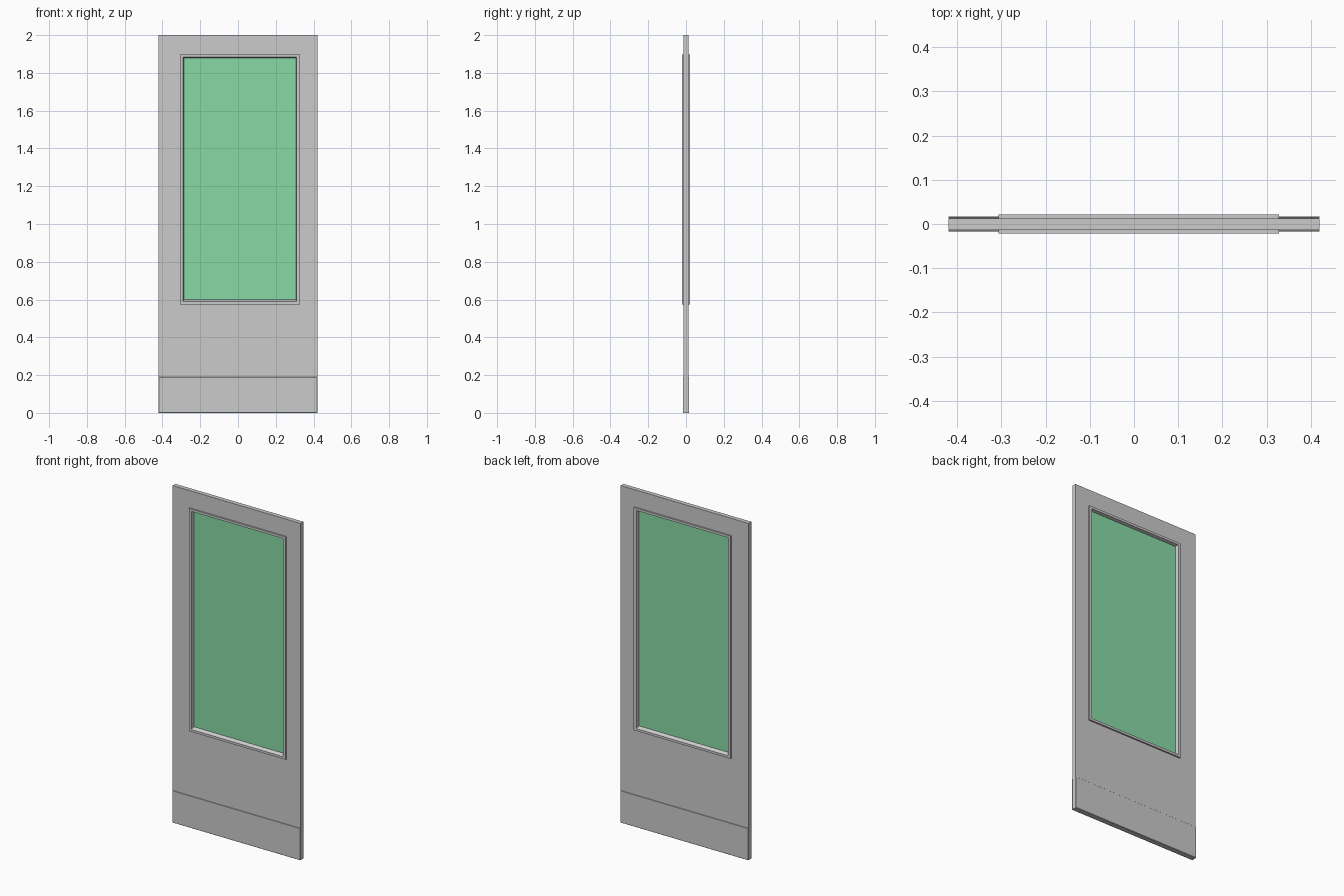
import bpy, bmesh

if "Cube" in bpy.data.objects:
    bpy.data.objects.remove(bpy.data.objects["Cube"])

PANEL_Y, PLATE_Y, FRAME_Y, GLASS_Y = 0.013, 0.017, 0.022, 0.003


def finish(bm, name, color=None):
    bmesh.ops.recalc_face_normals(bm, faces=bm.faces)
    mesh = bpy.data.meshes.new(name)
    bm.to_mesh(mesh)
    bm.free()
    obj = bpy.data.objects.new(name, mesh)
    bpy.context.collection.objects.link(obj)
    if color:
        mat = bpy.data.materials.new(name)
        mat.diffuse_color = color
        mat.use_nodes = True
        mat.node_tree.nodes["Principled BSDF"].inputs["Base Color"].default_value = mat.diffuse_color
        mesh.materials.append(mat)
    return obj


def rect_ring(name, sections):
    """Closed rectangular ring swept through sections (x0, x1, z0, z1, y)."""
    bm = bmesh.new()
    loops = [[bm.verts.new(p) for p in
              ((x0, y, z0), (x1, y, z0), (x1, y, z1), (x0, y, z1))]
             for x0, x1, z0, z1, y in sections]
    for i, a in enumerate(loops):
        b = loops[(i + 1) % len(loops)]
        for k in range(4):
            m = (k + 1) % 4
            bm.faces.new((a[k], a[m], b[m], b[k]))
    return finish(bm, name)


def box(name, x0, x1, y0, y1, z0, z1, color=None):
    bm = bmesh.new()
    bmesh.ops.create_cube(bm, size=1)
    for v in bm.verts:
        v.co.x = x1 if v.co.x > 0 else x0
        v.co.y = y1 if v.co.y > 0 else y0
        v.co.z = z1 if v.co.z > 0 else z0
    return finish(bm, name, color)


door = (-0.42, 0.42, 0.0, 2.0)
frame_outer = (-0.307, 0.328, 0.575, 1.898)
frame_inner = (-0.291, 0.311, 0.589, 1.884)
glass_edge = (-0.286, 0.306, 0.599, 1.880)

# Door leaf with window opening
rect_ring("door_leaf", [door + (-PANEL_Y,), frame_outer + (-PANEL_Y,),
                        frame_outer + (PANEL_Y,), door + (PANEL_Y,)])

# Raised window frame, sloping inwards to the glass on both sides
rect_ring("window_frame", [frame_outer + (-FRAME_Y,), frame_inner + (-FRAME_Y,),
                           glass_edge + (-GLASS_Y,), glass_edge + (GLASS_Y,),
                           frame_inner + (FRAME_Y,), frame_outer + (FRAME_Y,)])

# Glass pane
x0, x1, z0, z1 = glass_edge
box("glass_pane", x0, x1, -GLASS_Y, GLASS_Y, z0, z1, (0.25, 0.70, 0.38, 1))

# Kick plates on both faces, with softened edges
for name, s in (("front_kick_plate", -1), ("back_kick_plate", 1)):
    ya, yb = sorted((s * PANEL_Y, s * PLATE_Y))
    plate = box(name, -0.42, 0.42, ya, yb, 0.0, 0.19)
    bevel = plate.modifiers.new("edge", "BEVEL")
    bevel.width = 0.0015
    bevel.segments = 1
